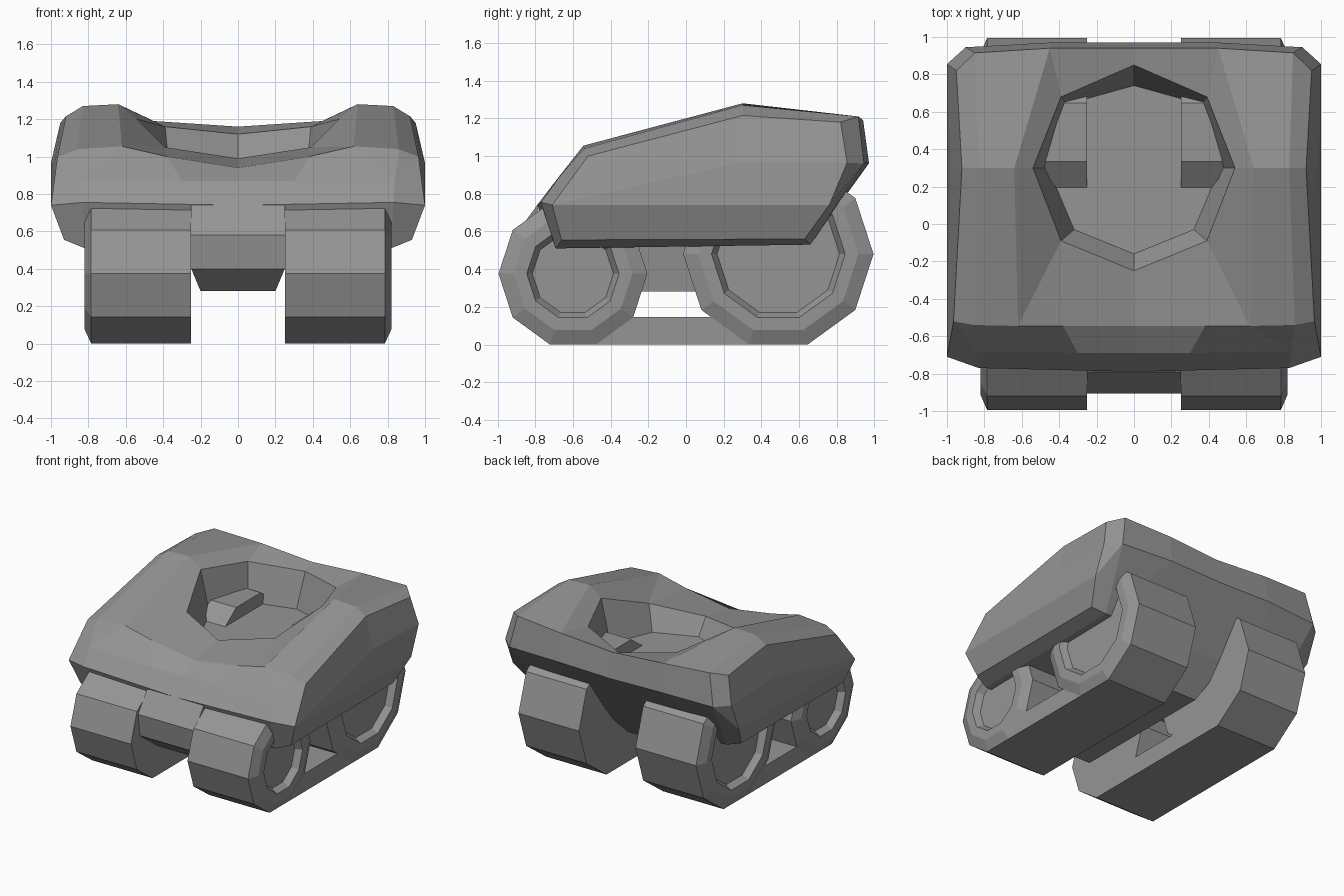
import bpy, bmesh, math

if "Cube" in bpy.data.objects:
    bpy.data.objects.remove(bpy.data.objects["Cube"], do_unlink=True)

grey = bpy.data.materials.new("plain grey")
grey.use_nodes = True
grey.diffuse_color = (0.3, 0.3, 0.3, 1)
grey.node_tree.nodes["Principled BSDF"].inputs["Base Color"].default_value = (0.3, 0.3, 0.3, 1)


def finish(bm, name):
    """Clean the mesh and turn it into a flat shaded object."""
    bmesh.ops.remove_doubles(bm, verts=bm.verts, dist=0.0005)
    bmesh.ops.recalc_face_normals(bm, faces=bm.faces)
    mesh = bpy.data.meshes.new(name)
    bm.to_mesh(mesh)
    bm.free()
    mesh.materials.append(grey)
    obj = bpy.data.objects.new(name, mesh)
    bpy.context.collection.objects.link(obj)
    return obj


def mirror_geometry(bm):
    """Copy everything to the other side of x = 0."""
    copy = bmesh.ops.duplicate(bm, geom=bm.verts[:] + bm.edges[:] + bm.faces[:])
    for item in copy["geom"]:
        if isinstance(item, bmesh.types.BMVert):
            item.co.x *= -1


# Hull: left half as named corner points
top = {
    "F0": (0, -.79, .74), "F3": (.83, -.77, .755), "P": (1, -.71, .74),      # nose edge
    "G0": (0, -.69, .87), "G1": (.3, -.69, .87), "G3": (.84, -.68, .88),     # nose slope
    "H0": (0, -.545, .94), "H1": (.38, -.545, 1.0),                          # front deck edge
    "H2": (.62, -.545, 1.055), "H3": (.86, -.54, 1.04),
    "K2": (.64, .3, 1.28), "K3": (.83, .3, 1.27),                            # crest
    "T0": (0, .94, 1.16), "T1": (.45, .94, 1.19), "T3": (.85, .915, 1.21),   # rear deck edge
}
sides = {
    "Q2": (.965, -.52, 1.0), "Q3": (.92, .3, 1.215), "Q4": (.95, .82, 1.18),  # upper panel edge
    "M3": (.98, .3, .97), "M4": (1, .855, .965), "N4": (1, .76, .74),         # side panel
    "B0": (.93, -.66, .555), "B4": (.93, .63, .56),                           # skirt edge
    "C0": (.82, -.69, .51), "C4": (.82, .66, .53),                            # skirt bottom
    "D0": (0, -.69, .51), "V0": (0, .66, .53),                                # belly centre
    "U0": (0, .97, .96), "U1": (.45, .97, .97), "U3": (.9, .945, .96),        # rear ridge
}
well = {
    "W0": (0, -.25, .99), "W1": (.39, -.09, 1.05), "W2": (.54, .3, 1.2),      # rim
    "W3": (.39, .68, 1.16), "W4": (0, .85, 1.12),
    "X0": (0, -.16, .86), "X1": (.32, -.03, .86), "X2": (.46, .3, .86),       # floor
    "X3": (.36, .64, .86), "X4": (0, .74, .86),
}
faces = [
    # nose and front deck
    "F0 F3 G3 G1 G0", "G0 G1 H1 H0", "G1 G3 H2 H1", "G3 H3 H2", "F3 P Q2 G3", "G3 Q2 H3",
    # deck around the well
    "H0 H1 W1 W0", "H1 H2 W1", "H2 K2 W2 W1", "K2 T1 W3 W2", "T1 T0 W4 W3",
    # shoulders
    "H2 H3 K3 K2", "H3 Q2 Q3 K3", "K2 K3 T3 T1", "K3 Q3 Q4 T3",
    # side panel and skirt
    "P Q2 Q3 M3", "M3 Q3 Q4 M4", "P M3 M4 N4", "P N4 B4 B0", "B0 B4 C4 C0",
    # rear
    "T0 T1 U1 U0", "T1 T3 U3 U1", "T3 Q4 M4 U3", "U3 M4 N4", "U3 N4 B4 C4",
    "U0 U1 C4 V0", "U1 U3 C4",
    # underside
    "F0 F3 C0 D0", "F3 P B0 C0", "D0 C0 C4 V0",
    # well walls and floor
    "W0 W1 X1 X0", "W1 W2 X2 X1", "W2 W3 X3 X2", "W3 W4 X4 X3", "X0 X1 X2 X3 X4",
]
bm = bmesh.new()
corner = {n: bm.verts.new(co) for n, co in {**top, **sides, **well}.items()}
for names in faces:
    bm.faces.new([corner[n] for n in names.split()])
mirror_geometry(bm)
finish(bm, "hull")

# Central belly between the tracks, narrowed along its lowest edge
belly = [(-.78, .70), (-.79, .74), (-.905, .58), (-.88, .4), (-.74, .28),
         (.45, .28), (.55, .4), (.66, .53), (.66, .70)]
bm = bmesh.new()
loops = []
for side in (-1, 1):
    loop = [bm.verts.new((side * (.2 if z < .3 else .25), y, z)) for y, z in belly]
    bm.faces.new(loop)
    loops.append(loop)
for i in range(len(belly)):
    j = (i + 1) % len(belly)
    bm.faces.new((loops[0][i], loops[0][j], loops[1][j], loops[1][i]))
finish(bm, "belly")


def wheel(name, side, cy, radius, count=10):
    """Ten sided wheel with a bevelled rim and a recessed hub."""
    cz = radius * math.sin(math.radians(72))
    profile = [(radius, .25), (radius, .785), (radius - .08, .82),
               (radius - .15, .82), (radius - .18, .77)]
    bm = bmesh.new()
    rings = []
    for r, x in profile:
        rings.append([bm.verts.new((side * x,
                                    cy + r * math.cos(math.tau * i / count),
                                    cz + r * math.sin(math.tau * i / count)))
                      for i in range(count)])
    for a, b in zip(rings, rings[1:]):
        for i in range(count):
            j = (i + 1) % count
            bm.faces.new((a[i], a[j], b[j], b[i]))
    bm.faces.new(rings[0])
    bm.faces.new(rings[-1])
    finish(bm, name)


def track_base(name, side):
    """Flat run of track joining the two wheels."""
    bm = bmesh.new()
    bmesh.ops.create_cube(bm, size=1)
    for v in bm.verts:
        v.co.x = side * (.785 if v.co.x > 0 else .25)
        v.co.z = .145 if v.co.z > 0 else 0
        if v.co.y > 0:
            v.co.y = .14 if v.co.z > 0 else .64
        else:
            v.co.y = -.29 if v.co.z > 0 else -.72
    finish(bm, name)


for label, side in (("left", 1), ("right", -1)):
    wheel("front_wheel_" + label, side, -.6, .395)
    wheel("rear_wheel_" + label, side, .49, .505)
    track_base("track_base_" + label, side)
